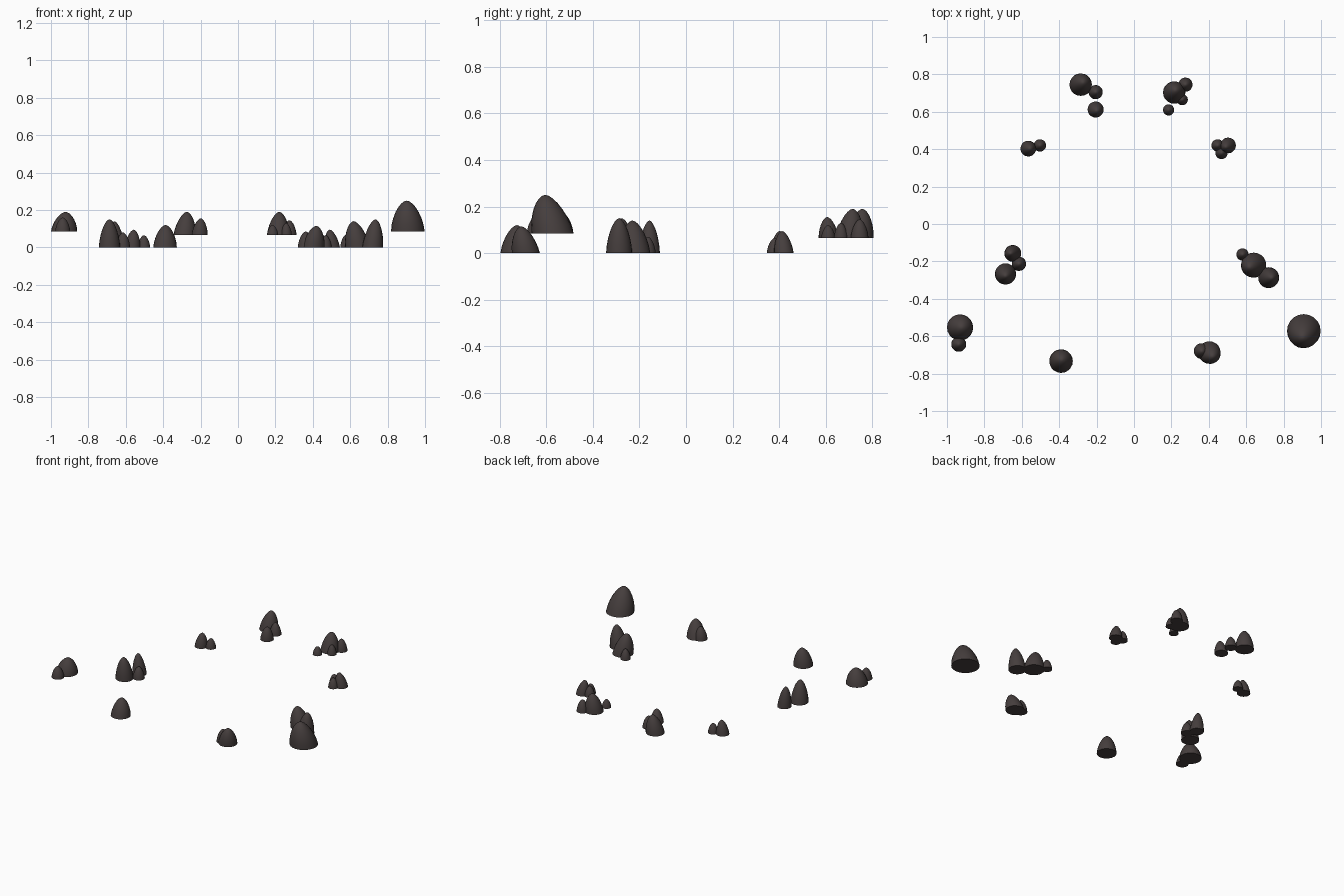
import bpy, bmesh, math

if "Cube" in bpy.data.objects:
    bpy.data.objects.remove(bpy.data.objects["Cube"])

rock = bpy.data.materials.new("dark brown rock")
rock.diffuse_color = (0.060, 0.048, 0.047, 1)
rock.use_nodes = True
rock.node_tree.nodes["Principled BSDF"].inputs["Base Color"].default_value = rock.diffuse_color

SIDES, RINGS = 20, 7


def add_mound(bm, x, y, r, z0, z1, lx=0.0, ly=0.0):
    """Closed dome: flat base, steep flanks, apex leaning by (lx, ly)."""
    h = z1 - z0
    rings = []
    for i in range(RINGS):
        a = i / RINGS
        t = math.sin(a * math.pi / 2)
        k = (1 - t ** 1.6) ** 0.58
        rings.append([bm.verts.new((x + lx * t + r * k * math.cos(2 * math.pi * j / SIDES),
                                    y + ly * t + r * k * math.sin(2 * math.pi * j / SIDES),
                                    z0 + h * t)) for j in range(SIDES)])
    top = bm.verts.new((x + lx, y + ly, z1))
    for lo, hi in zip(rings, rings[1:]):
        for j in range(SIDES):
            n = (j + 1) % SIDES
            bm.faces.new((lo[j], lo[n], hi[n], hi[j])).smooth = True
    for j in range(SIDES):
        bm.faces.new((rings[-1][j], rings[-1][(j + 1) % SIDES], top)).smooth = True
    bm.faces.new(rings[0][::-1])


# clusters: base height, then mounds (x, y, radius, top, lean x, lean y)
clusters = {
    "rocks_back_left": (0.065, [(-.285, .745, .060, .19, .012, .012), (-.205, .705, .038, .145),
                                (-.205, .612, .043, .155, .006, -.006)]),
    "rocks_back_right": (0.065, [(.215, .703, .060, .19, .006, .012), (.275, .745, .038, .145),
                                 (.258, .665, .030, .13), (.185, .610, .030, .12)]),
    "rocks_mid_left": (0.0, [(-.565, .403, .042, .095, .008, 0), (-.503, .420, .033, .065)]),
    "rocks_mid_right": (0.0, [(.447, .420, .033, .07), (.503, .420, .042, .095, -.012, -.008),
                              (.468, .380, .033, .065)]),
    "rocks_side_left": (0.0, [(-.648, -.157, .045, .14, -.012, 0), (-.615, -.213, .038, .08),
                              (-.687, -.267, .057, .15, 0, -.01)]),
    "rocks_side_right": (0.0, [(.580, -.163, .033, .07), (.640, -.220, .067, .14, -.022, -.01),
                               (.720, -.287, .056, .15, .015, 0)]),
    "rocks_front_far_left": (0.085, [(-.930, -.553, .070, .19, .008, 0), (-.937, -.643, .040, .16)]),
    "rock_front_left": (0.0, [(-.390, -.733, .063, .12, .003, .008)]),
    "rocks_front_right": (0.0, [(.362, -.680, .042, .085), (.403, -.687, .060, .115, .016, -.02)]),
    "rock_front_far_right": (0.085, [(.908, -.572, .090, .25, -.006, -.032)]),
}

for name, (base, mounds) in clusters.items():
    bm = bmesh.new()
    for x, y, r, top, *lean in mounds:
        add_mound(bm, x, y, r, base, top, *lean)
    # sharp rim around every flat base
    for e in bm.edges:
        if len(e.link_faces) == 2 and e.calc_face_angle() > math.radians(50):
            e.smooth = False
    me = bpy.data.meshes.new(name)
    bm.to_mesh(me)
    bm.free()
    me.materials.append(rock)
    bpy.context.collection.objects.link(bpy.data.objects.new(name, me))
